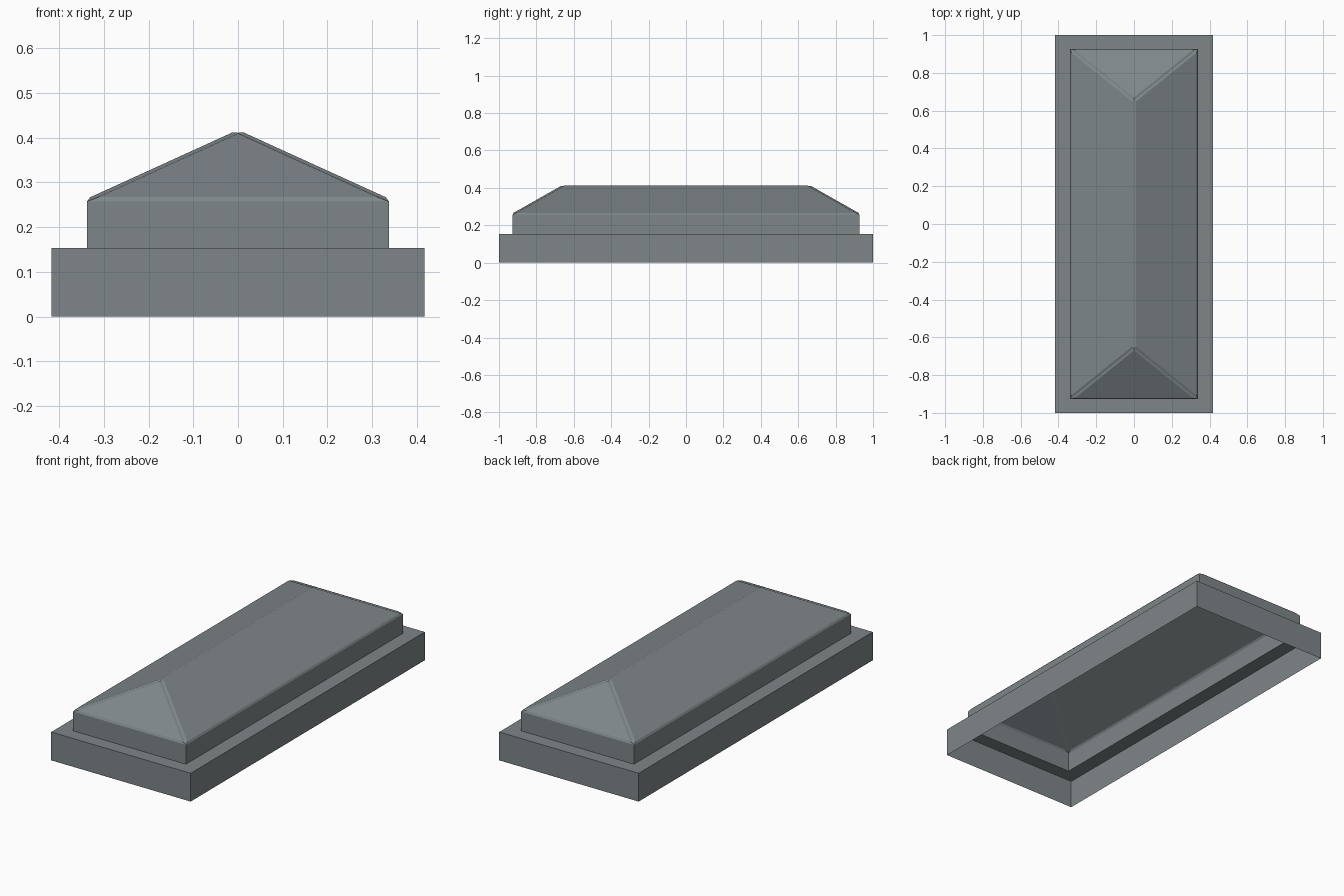
import bpy, bmesh

default = bpy.data.objects.get("Cube")
if default:
    bpy.data.objects.remove(default, do_unlink=True)

slate = bpy.data.materials.new("slate_grey")
slate.use_nodes = True
colour = (0.21, 0.24, 0.25, 1)
slate.diffuse_color = colour
slate.node_tree.nodes["Principled BSDF"].inputs["Base Color"].default_value = colour

BASE = (0.417, 1.0)
CURB = (0.338, 0.927)
LEDGE_Z, EAVE_Z, RIDGE_Z, RIDGE_Y = 0.153, 0.257, 0.411, 0.655


def ring(bm, half, z):
    return [bm.verts.new((sx * half[0], sy * half[1], z))
            for sx, sy in ((-1, -1), (1, -1), (1, 1), (-1, 1))]


def bridge(bm, low, high):
    for i in range(4):
        j = (i + 1) % 4
        bm.faces.new((low[i], low[j], high[j], high[i]))


def finish(bm, name):
    mesh = bpy.data.meshes.new(name)
    bm.to_mesh(mesh)
    bm.free()
    mesh.materials.append(slate)
    bpy.context.collection.objects.link(bpy.data.objects.new(name, mesh))


# Stepped curb: an open sheet with a wide base, a ledge and an upper wall
bm = bmesh.new()
rings = [ring(bm, BASE, 0), ring(bm, BASE, LEDGE_Z),
         ring(bm, CURB, LEDGE_Z), ring(bm, CURB, EAVE_Z)]
for low, high in zip(rings, rings[1:]):
    bridge(bm, low, high)
finish(bm, "stepped_curb")

# Hipped roof: each slope is a raised panel inside a narrow frame
bm = bmesh.new()
a, b, c, d = ring(bm, CURB, EAVE_Z)
front, back = (bm.verts.new((0, s * RIDGE_Y, RIDGE_Z)) for s in (-1, 1))
for corners in ((a, b, front), (b, c, back, front), (c, d, back), (d, a, front, back)):
    bm.faces.new(corners)
bm.normal_update()
bmesh.ops.inset_individual(bm, faces=bm.faces[:], thickness=0.01, depth=0.006,
                           use_even_offset=True)
finish(bm, "hipped_roof")
